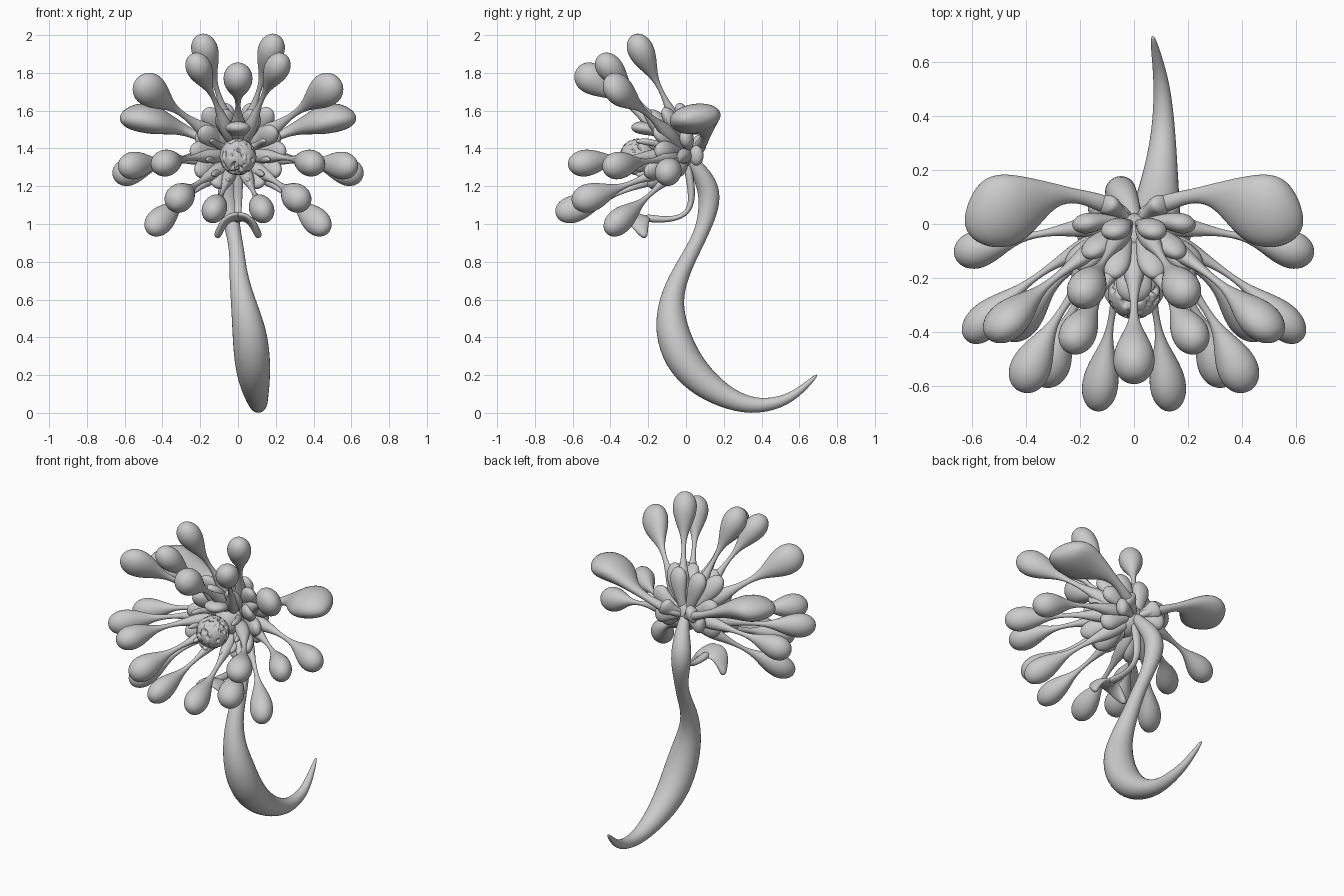
import bpy, bmesh, math
from mathutils import Vector, noise

if "Cube" in bpy.data.objects:
    bpy.data.objects.remove(bpy.data.objects["Cube"])

HUB = Vector((0, 0.0, 1.37))


def finish(bm, name, mirror=False, levels=2):
    bmesh.ops.recalc_face_normals(bm, faces=bm.faces)
    for f in bm.faces:
        f.smooth = True
    me = bpy.data.meshes.new(name)
    bm.to_mesh(me)
    bm.free()
    ob = bpy.data.objects.new(name, me)
    bpy.context.collection.objects.link(ob)
    if mirror:
        m = ob.modifiers.new("mirror", 'MIRROR')
        m.use_mirror_merge = False
    if levels:
        s = ob.modifiers.new("subsurf", 'SUBSURF')
        s.levels = s.render_levels = levels
    return ob


def loft(name, pts, radii, side, mirror=False, n=8):
    """Sweep an elliptical section (width, thickness) along points."""
    bm = bmesh.new()
    rings = []
    pts = [Vector(p) for p in pts]
    for i, p in enumerate(pts):
        t = (pts[min(i + 1, len(pts) - 1)] - pts[max(i - 1, 0)]).normalized()
        nrm = Vector(side).cross(t).normalized()
        sd = t.cross(nrm)
        w, h = radii[i]
        rings.append([bm.verts.new(p + sd * w * math.cos(a) + nrm * h * math.sin(a))
                      for a in (2 * math.pi * k / n for k in range(n))])
    for a, b in zip(rings, rings[1:]):
        for k in range(n):
            bm.faces.new((a[k], a[(k + 1) % n], b[(k + 1) % n], b[k]))
    bm.faces.new(rings[0])
    bm.faces.new(rings[-1])
    return finish(bm, name, mirror)


def bezier(a, b, c, t):
    return a * (1 - t) ** 2 + b * 2 * t * (1 - t) + c * t * t


# Petal outline: swollen root, thin stalk, rounded drop at the end
LONG = [(0, .02), (.12, .045), (.25, .05), (.38, .026), (.5, .013), (.62, .018), (.71, .045),
        (.81, .08), (.9, .09), (.97, .064), (1, .022)]
SHORT = [(0, .02), (.25, .034), (.45, .045), (.65, .062), (.82, .066), (.94, .046), (1, .018)]


def petal(name, base, tip, bend=(0, 0, 0), w=1.0, h=.8, side=None, outline=LONG, mirror=True):
    base, tip = Vector(base), Vector(tip)
    mid = (base + tip) / 2 + Vector(bend)
    if side is None:
        side = Vector((0, 1, 0)).cross(Vector((tip.x, 0, tip.z - HUB.z)))
    pts = [bezier(base, mid, tip, t) for t, r in outline]
    rad = [(r * w, r * h) for t, r in outline]
    return loft(name, pts, rad, side, mirror)


# Long drop petals (right half, mirrored): base, tip, bend
long_petals = [
    ("petal_top", (.02, 0, 1.42), (.2, -.28, 2.0), (-.01, .03, -.04), .92, .9),
    ("petal_upper_front", (.03, -.08, 1.42), (.24, -.46, 1.89), (-.03, .04, -.02), .88, .9),
    ("petal_upper_side", (.03, -.02, 1.4), (.53, -.42, 1.76), (0, .06, -.02), 1.15, .9),
    ("petal_side_back", (.02, .0, 1.37), (.66, -.12, 1.25), (0, .05, .05), .95, .9),
    ("petal_side", (.03, -.02, 1.36), (.62, -.43, 1.3), (.03, .09, .01), .95, .85),
    ("petal_side_front", (.04, -.05, 1.36), (.42, -.62, 1.31), (.05, .07, .03), .92, .98),
    ("petal_lower_side", (.02, -.02, 1.33), (.47, -.42, .96), (.0, .08, .04), .93, .85),
    ("petal_lower_front", (.03, -.03, 1.33), (.34, -.6, 1.11), (.04, .07, .0), .98, 1.0),
    ("petal_bottom_front", (.02, -.03, 1.32), (.14, -.69, 1.05), (.0, .06, -.02), .85, .95),
]
for name, base, tip, bend, w, h in long_petals:
    petal(name, base, tip, bend, w, h)

# Central hooded petal above the core
petal("petal_top_centre", (0, -.06, 1.42), (0, -.58, 1.82), (0, .06, .0), 1.0, 1.05,
      side=(1, 0, 0), mirror=False)

# Broad flat wing petals, lying out sideways: point, half width, half thickness
wing = [((.01, .02, 1.37), .02, .02), ((.07, .06, 1.4), .035, .03), ((.14, .085, 1.43), .035, .03),
        ((.21, .105, 1.465), .025, .022), ((.29, .11, 1.5), .045, .032), ((.37, .085, 1.53), .105, .055),
        ((.45, .055, 1.555), .155, .085), ((.53, .04, 1.565), .15, .085), ((.59, .045, 1.56), .115, .06),
        ((.62, .055, 1.555), .05, .025)]
loft("wing_petal", [p for p, w, h in wing], [(w, h) for p, w, h in wing], (-.4, 1, .1), mirror=True)

# Short inner petals around the core and behind the hub
inner = [(.08, -.2, 1.6), (.17, -.12, 1.61), (.2, -.17, 1.5), (.25, -.16, 1.39),
         (.22, -.22, 1.27), (.12, -.2, 1.2), (.22, -.01, 1.48),
         (.17, .06, 1.36), (.12, .08, 1.44), (.2, -.06, 1.28), (.08, -.04, 1.64)]
for i, tip in enumerate(inner):
    petal("inner_petal_%d" % (i + 1), (.01, 0, 1.37), tip, (.01, .03, 0), .95, .65, outline=SHORT)
petal("inner_hood", (0, -.02, 1.4), (0, -.29, 1.51), (0, 0, .07), 1.15, .6,
      side=(1, 0, 0), outline=SHORT, mirror=False)

# Thin filaments running out from the core
for i, (x, z) in enumerate([(.13, 1.44), (.15, 1.34), (.12, 1.26), (.05, 1.23)]):
    pts = [bezier(Vector((.01, -.05, 1.36)), Vector((x, -.12, z)),
                  Vector((x * 1.1, -.27, z)), t / 5) for t in range(6)]
    loft("filament_%d" % (i + 1), pts, [(r, r) for r in (.025, .028, .022, .018, .022, .008)],
         (0, .1, 1), mirror=True)

# Hub joining everything
bm = bmesh.new()
bmesh.ops.create_icosphere(bm, subdivisions=3, radius=1)
for v in bm.verts:
    v.co = Vector((v.co.x * .09, v.co.y * .11 - .07, v.co.z * .1 + 1.37))
finish(bm, "hub", levels=0)

# Pitted core ball, smooth with a few dark cracks
bm = bmesh.new()
bmesh.ops.create_icosphere(bm, subdivisions=5, radius=1)
for v in bm.verts:
    d = v.co.copy()
    pit = max(0, noise.noise(Vector((d.x * 5, d.y * 5, d.z * 3))) - .2)
    v.co = d * (.097 - .1 * min(pit, .3))
    v.co = Vector((v.co.x, v.co.y - .255, v.co.z + 1.355))
finish(bm, "core", levels=0)

# Curved tail stem
tail = [((0, .0, 1.38), .03), ((-.01, .05, 1.31), .04), ((-.045, .11, 1.22), .064),
        ((-.055, .13, 1.12), .066), ((-.03, .095, .98), .043), ((-.005, .035, .86), .043),
        ((.0, -.03, .74), .052), ((.025, -.083, .6), .07), ((.06, -.08, .44), .1),
        ((.075, -.025, .29), .107), ((.085, .07, .175), .094), ((.1, .2, .084), .068),
        ((.11, .35, .03), .047), ((.105, .5, .052), .034), ((.088, .6, .11), .023),
        ((.067, .7, .208), .01)]
loft("tail", [p for p, r in tail], [(r, r) for p, r in tail], (1, 0, 0))

# Drooping lip: bent stalk with an arched two-lobed flap
lip = [(0, .0, 1.34), (0, .03, 1.2), (0, .03, 1.09), (0, -.02, 1.035), (0, -.12, 1.02), (0, -.23, 1.035)]
loft("lip_stalk", lip, [(r, r * .8) for r in (.03, .03, .022, .018, .022, .035)], (1, 0, 0))
lobe = [(-.02, -.255, 1.04), (.03, -.26, 1.04), (.07, -.25, 1.015), (.095, -.235, .97), (.115, -.215, .925)]
loft("lip_lobe", lobe, [(r, .022) for r in (.07, .08, .065, .04, .014)], (0, 1, -.25), mirror=True)
